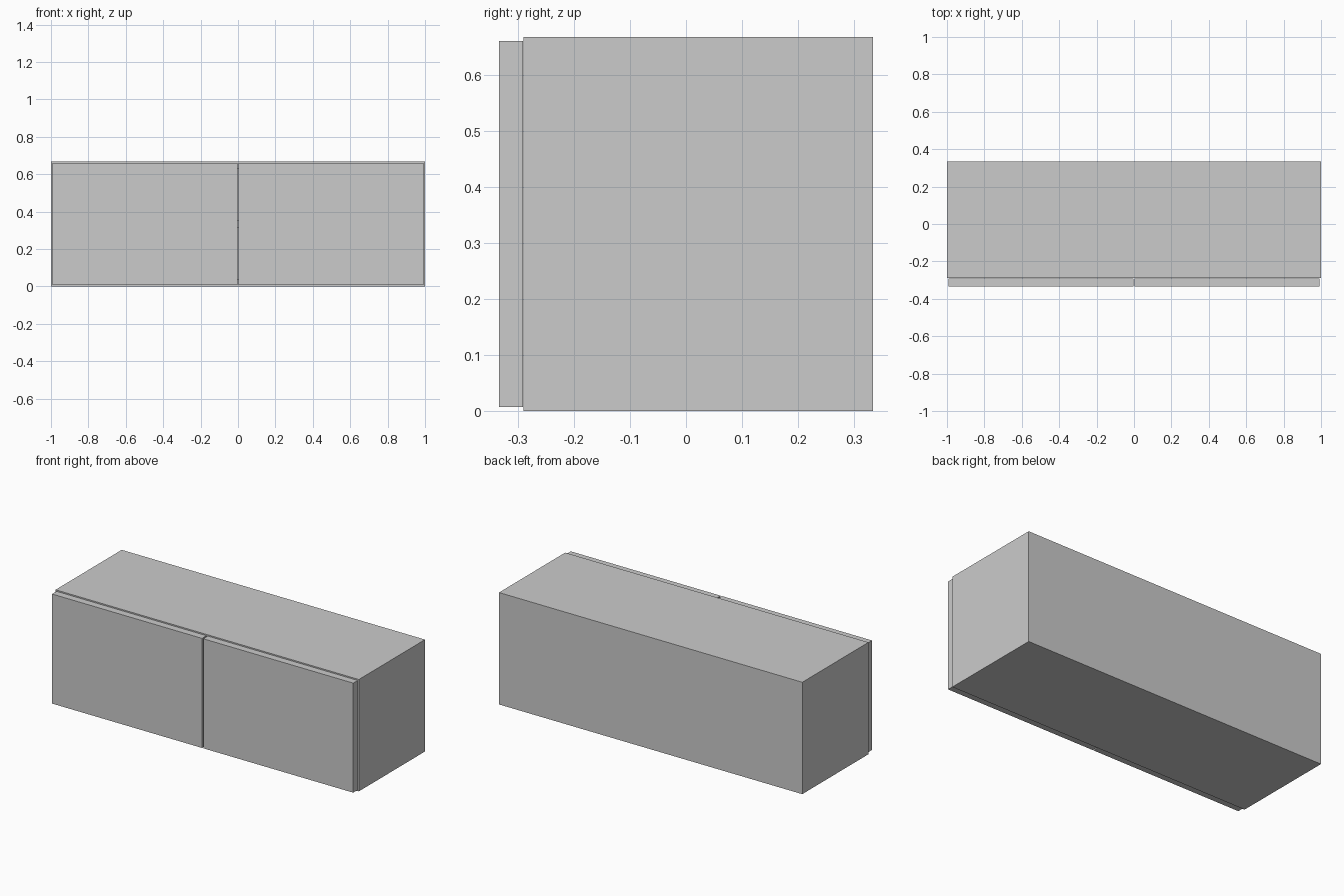
import bpy

if "Cube" in bpy.data.objects:
    bpy.data.objects.remove(bpy.data.objects["Cube"])

T = 0.037                 # panel thickness
W, H = 1.0, 0.667         # half width, height
FRONT, BACK = -0.29, 0.333
INNER = W - T


def panel(name, x, y, z):
    """Box spanning the given (min, max) ranges."""
    bpy.ops.mesh.primitive_cube_add(size=1, location=[sum(r) / 2 for r in (x, y, z)])
    ob = bpy.context.object
    ob.name = name
    ob.scale = [r[1] - r[0] for r in (x, y, z)]
    bpy.ops.object.transform_apply(location=False, rotation=False, scale=True)
    return ob


# Side panels and doors, mirrored about x = 0
for side, s in (("left", -1), ("right", 1)):
    panel(side + "_side", sorted((s * INNER, s * W)), (FRONT, BACK), (0, H))
    panel(side + "_door", sorted((s * 0.004, s * 0.993)), (-0.333, FRONT - 0.001), (0.007, 0.66))

# Top, bottom and back boards between the sides
across = (-INNER, INNER)
panel("bottom_board", across, (FRONT, BACK), (0, T))
panel("top_board", across, (FRONT, BACK), (H - T, H))
panel("back_board", across, (BACK - T, BACK), (T, H - T))

# Middle shelf behind the doors
panel("shelf", across, (FRONT, BACK - T), (H / 2 - T / 2, H / 2 + T / 2))
